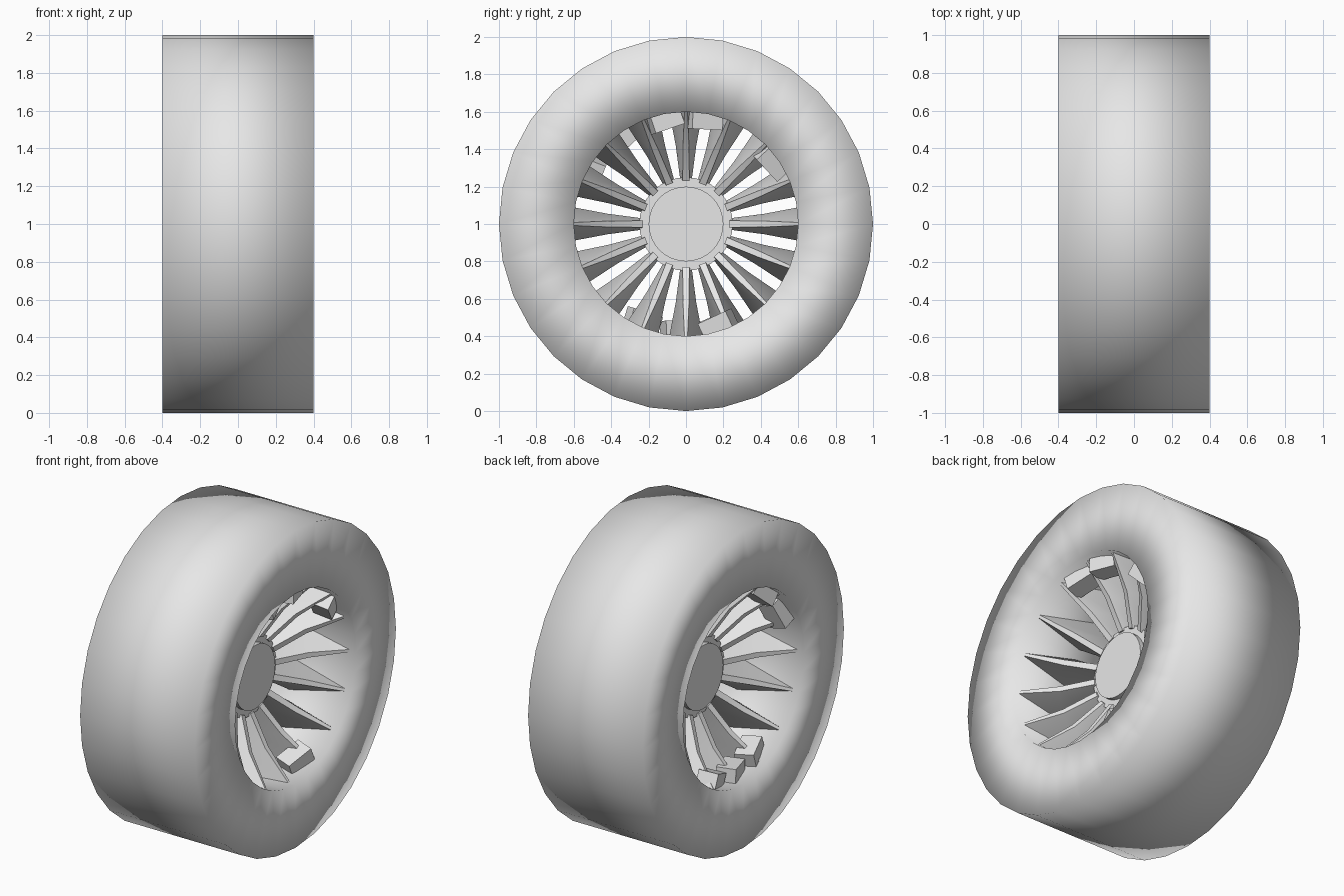
import bpy
import bmesh
from math import sin, cos, radians, tau
from mathutils import Matrix, Vector

cube = bpy.data.objects.get("Cube")
if cube:
    bpy.data.objects.remove(cube, do_unlink=True)

grey = bpy.data.materials.new("light_grey")
grey.use_nodes = True
grey.diffuse_color = (0.8, 0.8, 0.8, 1)
grey.node_tree.nodes["Principled BSDF"].inputs["Base Color"].default_value = (0.8, 0.8, 0.8, 1)

SIDES = 32
SPOKES = 16
CENTRE = Vector((0, 0, 1))


def finish(name, bm, smooth=None):
    """Turn a bmesh into an object; smooth is the edge angle in degrees."""
    bmesh.ops.recalc_face_normals(bm, faces=bm.faces)
    bmesh.ops.translate(bm, verts=bm.verts, vec=CENTRE)
    mesh = bpy.data.meshes.new(name)
    bm.to_mesh(mesh)
    bm.free()
    mesh.materials.append(grey)
    obj = bpy.data.objects.new(name, mesh)
    bpy.context.collection.objects.link(obj)
    if smooth:
        bpy.ops.object.select_all(action="DESELECT")
        obj.select_set(True)
        bpy.context.view_layer.objects.active = obj
        bpy.ops.object.shade_smooth_by_angle(angle=radians(smooth))
    return obj


def lathe(name, profile, closed, smooth):
    """Revolve (x, radius) points about the x axle."""
    bm = bmesh.new()
    rings = []
    for i in range(SIDES):
        a = tau * i / SIDES
        rings.append([bm.verts.new((x, r * sin(a), r * cos(a))) for x, r in profile])
    n = len(profile)
    for i in range(SIDES):
        a, b = rings[i], rings[(i + 1) % SIDES]
        for j in range(n if closed else n - 1):
            k = (j + 1) % n
            bm.faces.new((a[j], b[j], b[k], a[k]))
    if not closed:
        bm.faces.new([r[0] for r in rings])
        bm.faces.new([r[-1] for r in rings])
    return finish(name, bm, smooth)


# Tyre: straight-sided ring, shaded smooth across its corners
lathe("tyre", [(-0.4, 0.6), (-0.4, 1), (0.4, 1), (0.4, 0.6)], True, 180)

# Hub and the lower collar that carries the spokes
lathe("hub", [(-0.12, 0.2), (0.12, 0.2)], False, 40)
lathe("hub_collar", [(-0.09, 0.25), (0.09, 0.25)], False, 40)


def section(bm, r, width, depth, edge):
    """Six-sided spoke section: wide in the middle, thin at both faces."""
    outline = [(0, width), (depth, edge), (depth, -edge),
               (0, -width), (-depth, -edge), (-depth, edge)]
    return [bm.verts.new((x, y, r)) for x, y in outline]


# Spokes flaring from the collar to the full width of the rim
bm = bmesh.new()
for i in range(SPOKES):
    stations = [section(bm, 0.23, 0.03, 0.1, 0.018),
                section(bm, 0.42, 0.055, 0.2, 0.016),
                section(bm, 0.605, 0.09, 0.36, 0.008)]
    for a, b in zip(stations, stations[1:]):
        for j in range(6):
            k = (j + 1) % 6
            bm.faces.new((a[j], a[k], b[k], b[j]))
    bm.faces.new(stations[0])
    bm.faces.new(stations[-1])
    verts = [v for s in stations for v in s]
    bmesh.ops.rotate(bm, verts=verts, cent=(0, 0, 0),
                     matrix=Matrix.Rotation(tau * i / SPOKES, 3, "X"))
finish("spokes", bm, 40)


# Blocky lugs standing on the rim near each face
def lugs(name, side, angles):
    bm = bmesh.new()
    for angle in angles:
        a = radians(angle)
        matrix = (Matrix.Translation((side * 0.28, 0.575 * cos(a), 0.575 * sin(a)))
                  @ Matrix.Rotation(a + 0.12, 4, "X")
                  @ Matrix.Rotation(side * 0.3, 4, "Y")
                  @ Matrix.Diagonal((0.12, 0.12, 0.17, 1)))
        bmesh.ops.create_cube(bm, size=1, matrix=matrix)
    finish(name, bm)


lugs("left_lugs", 1, (36, 80, 102, -72))
lugs("right_lugs", -1, (126, 152, -114, -94, -74))
